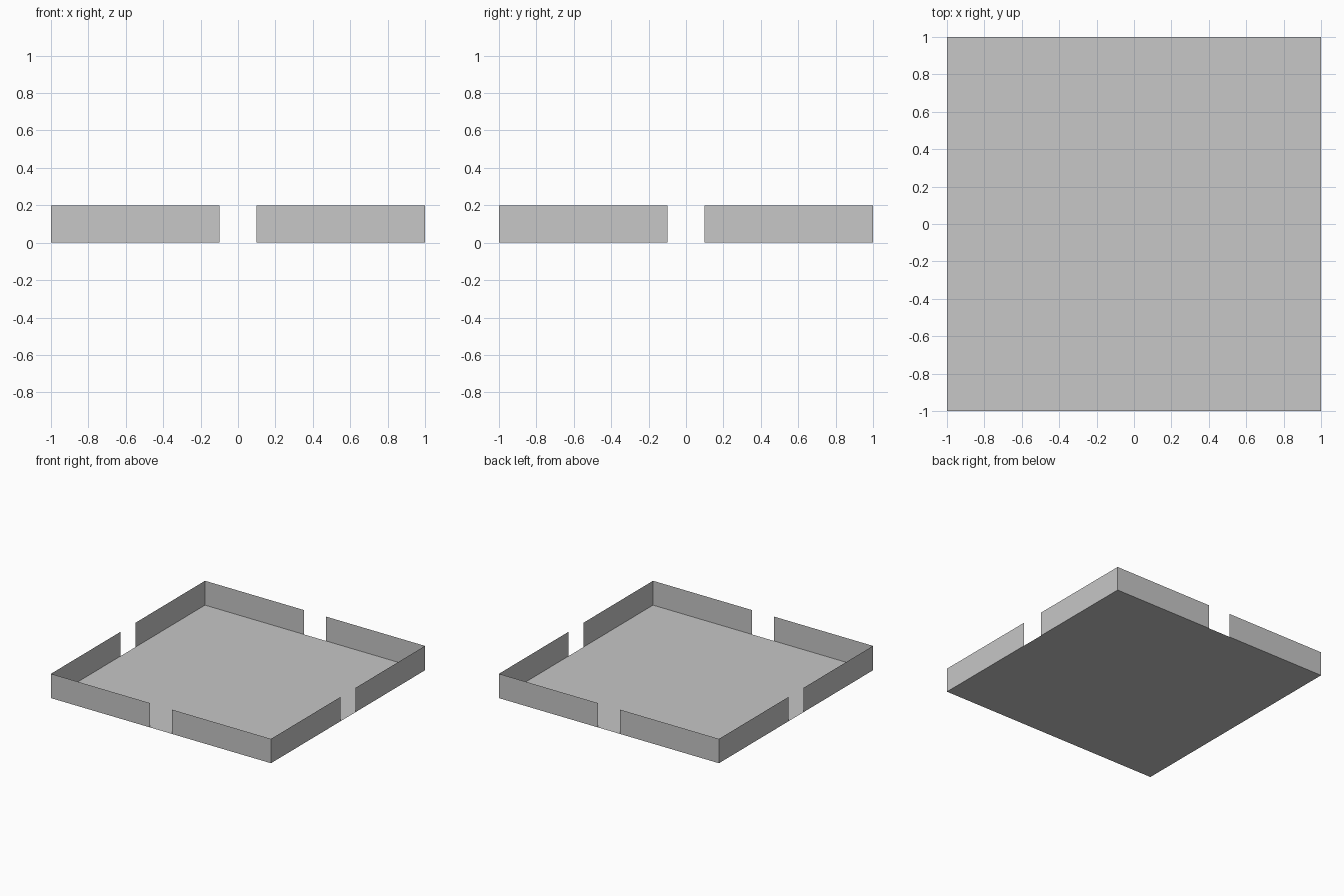
import bpy
from mathutils import Matrix
from math import pi

if "Cube" in bpy.data.objects:
    bpy.data.objects.remove(bpy.data.objects["Cube"])

HALF, GAP, HEIGHT = 1.0, 0.1, 0.2

grey = bpy.data.materials.new("light_grey")
grey.diffuse_color = (0.57, 0.57, 0.57, 1.0)
grey.use_nodes = True
grey.node_tree.nodes["Principled BSDF"].inputs["Base Color"].default_value = grey.diffuse_color


def add_part(name, verts, faces):
    mesh = bpy.data.meshes.new(name)
    mesh.from_pydata(verts, [], faces)
    mesh.materials.append(grey)
    mesh.update()
    obj = bpy.data.objects.new(name, mesh)
    bpy.context.collection.objects.link(obj)
    return obj


# Floor: a single flat sheet
add_part("floor",
         [(-HALF, -HALF, 0), (HALF, -HALF, 0), (HALF, HALF, 0), (-HALF, HALF, 0)],
         [(0, 1, 2, 3)])

# Corner walls: an L-shaped thin sheet, repeated round the floor with door gaps between
path = [(GAP, -HALF), (HALF, -HALF), (HALF, -GAP)]
verts = [(x, y, z) for z in (0, HEIGHT) for x, y in path]
for i, name in enumerate(("front_right", "back_right", "back_left", "front_left")):
    wall = add_part("corner_wall_" + name, verts, [(0, 1, 4, 3), (1, 2, 5, 4)])
    wall.data.transform(Matrix.Rotation(i * pi / 2, 4, 'Z'))
